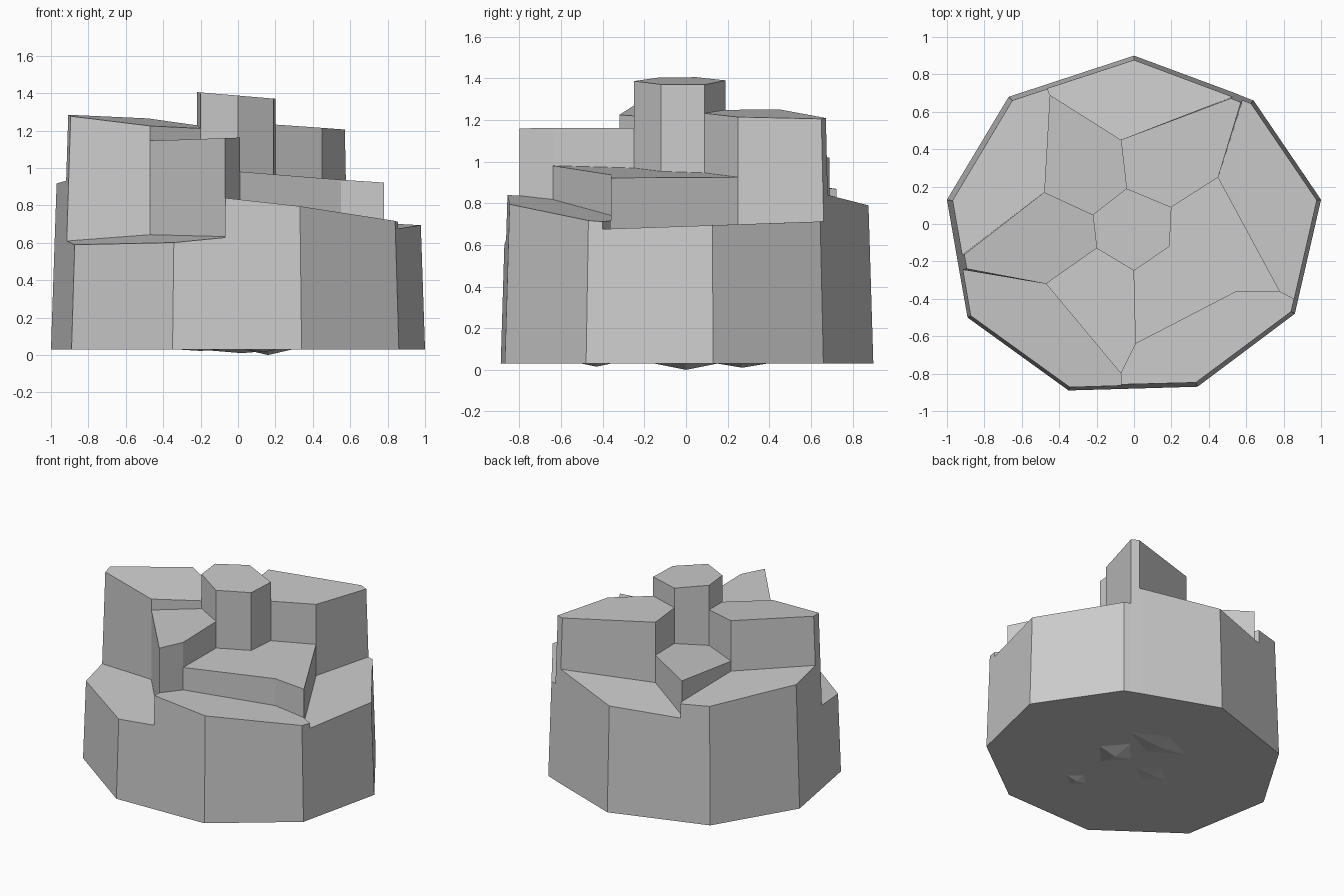
import bpy, bmesh

if "Cube" in bpy.data.objects:
    bpy.data.objects.remove(bpy.data.objects["Cube"])

BASE = 0.03

# Plan points: lower case = inner corners, upper case = on the tapered rim
P = {
    # central hexagon
    'a': (-.04, .19), 'b': (.20, .09), 'c': (.19, -.12),
    'd': (0, -.25), 'e': (-.20, -.13), 'f': (-.22, .05),
    # middle ring
    'g': (-.07, .45), 'h': (.45, .25), 'i': (.78, -.36), 'j': (.55, -.36),
    'k': (.01, -.64), 'l': (-.07, -.80), 'm': (-.47, -.32),
    'n': (-.48, .17), 'o': (-.45, .69),
    # nine rim corners
    'A': (0, .90), 'B': (.64, .66), 'C': (1, .13), 'D': (.86, -.48),
    'E': (.34, -.87), 'F': (-.35, -.89), 'G': (-.89, -.50),
    'H': (-1, .13), 'I': (-.67, .68),
    # points where column borders meet the rim
    'S': (.54, .70), 'T': (.595, .677), 'U': (.876, -.41), 'V': (-.07, -.882),
    'W': (-.934, -.25), 'X': (-.948, -.17), 'Y': (-.475, .744),
}
RIM = "ASTBCUDEVFGWXHIY"

# Columns: corner loop and sloping top (height at origin, x slope, y slope)
COLUMNS = [
    ("abcdef", (1.387, -.085, 0)),
    ("edklm", (1.162, .035, 0)),
    ("dcbhijk", (.962, -.065, -.03)),
    ("lkjiUDEV", (.781, -.11, -.06)),
    ("ihTBCU", (.69, 0, .035)),
    ("agSThb", (1.246, -.07, 0)),
    ("goYAS", (.851, .07, -.07)),
    ("nXHIYo", (.895, -.03, -.055)),
    ("anog", None),
    ("nfemWX", (1.201, -.105, .08)),
    ("mlVFGW", (.72, .095, .10)),
]
COLUMNS[8] = ("afnog", (.974, .035, .09))

bm = bmesh.new()
cache = {}


def vert(name, z):
    """Vertex above a plan point, pulled inward with height on the rim."""
    key = (name, round(z, 4))
    if key not in cache:
        s = 1 - .034 * (z - BASE) if name.isupper() else 1
        cache[key] = bm.verts.new((P[name][0] * s, P[name][1] * s, z))
    return cache[key]


def face(verts):
    unique = list(dict.fromkeys(verts))
    if len(unique) > 2:
        bm.faces.new(unique)


def top(plane, name):
    s = .97 if name.isupper() else 1
    return plane[0] + (plane[1] * P[name][0] + plane[2] * P[name][1]) * s


def area(loop):
    return sum(P[p][0] * P[q][1] - P[q][0] * P[p][1]
               for p, q in zip(loop, loop[1:] + loop[:1]))


# Column tops, counter-clockwise; remember which column owns each edge
owner = {}
for loop, plane in COLUMNS:
    if area(loop) < 0:
        loop = loop[::-1]
    face([vert(n, top(plane, n)) for n in loop])
    for p, q in zip(loop, loop[1:] + loop[:1]):
        owner[p, q] = plane

# Walls: step between neighbouring columns, or down to the base on the rim
for (p, q), plane in owner.items():
    other = owner.get((q, p))
    low = [top(other, n) if other else BASE for n in (p, q)]
    high = [top(plane, n) for n in (p, q)]
    if sum(high) > sum(low):
        face([vert(p, low[0]), vert(q, low[1]), vert(q, high[1]), vert(p, high[0])])

# Underside
face([vert(n, BASE) for n in RIM])


# Shallow bumps under the base: x, y, half width, half depth, tip height
for x, y, w, d, z in [(.16, 0, .13, .15, 0), (.02, .27, .24, .12, .01),
                      (.13, -.43, .08, .07, .015), (-.2, -.06, .13, .09, .022)]:
    tip = bm.verts.new((x, y, z))
    ring = [bm.verts.new((x + w * u, y + d * v, BASE))
            for u, v in ((1, 0), (0, 1), (-1, 0), (0, -1))]
    for k in range(4):
        bm.faces.new((tip, ring[(k + 1) % 4], ring[k]))

mesh = bpy.data.meshes.new("rock_columns")
bm.to_mesh(mesh)
bm.free()
bpy.context.collection.objects.link(bpy.data.objects.new("rock_columns", mesh))
